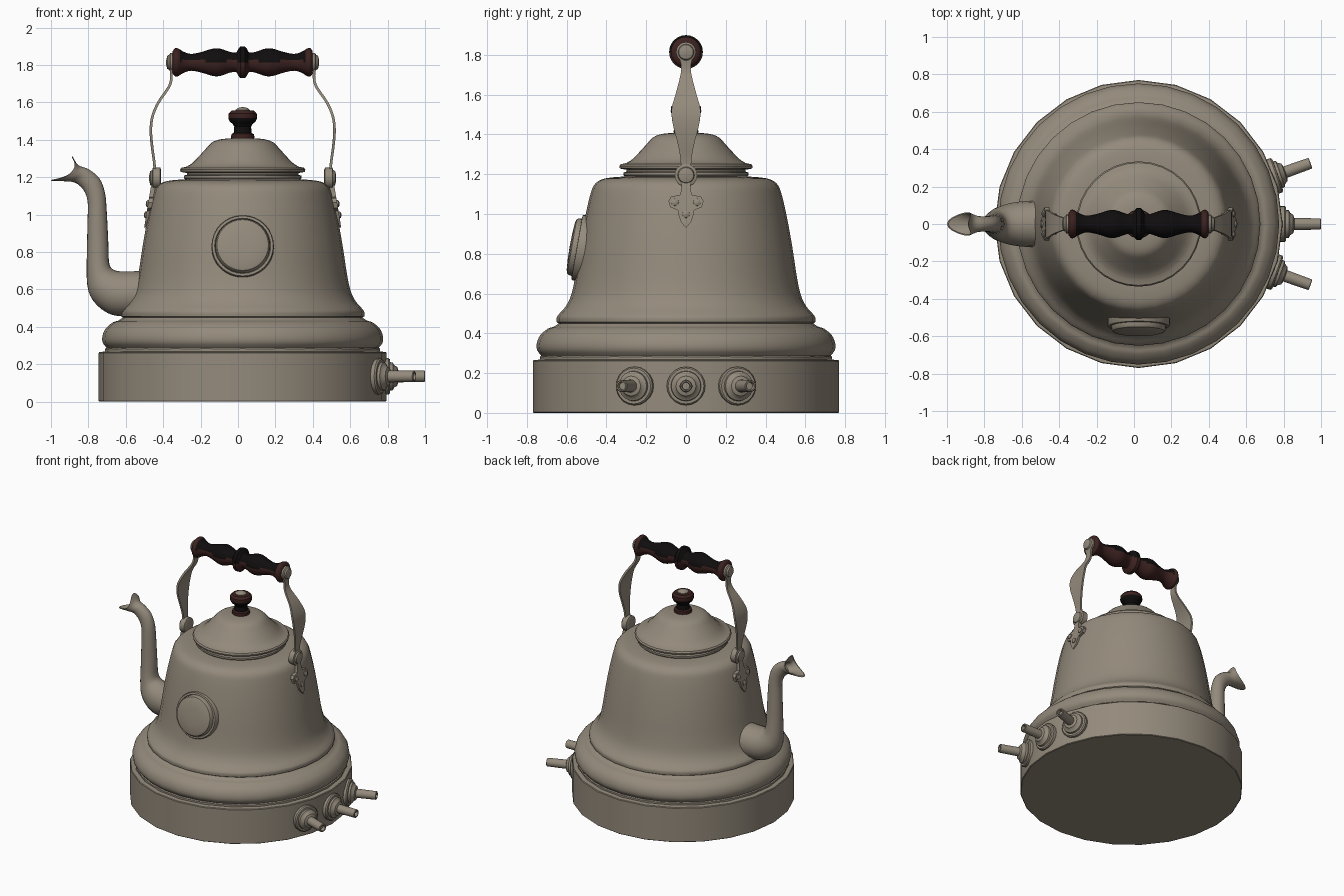
import bpy, bmesh, math
from mathutils import Vector, Matrix

CX = 0.025  # body axis


def material(name, rgb):
    m = bpy.data.materials.new(name)
    m.diffuse_color = (*rgb, 1)
    return m


METAL = material("warm_grey_metal", (0.295, 0.255, 0.20))
MAROON = material("dark_maroon_wood", (0.045, 0.016, 0.014))
BLACK = material("black_wood", (0.005, 0.004, 0.004))


def smooth(pts, n=5):
    """Catmull-Rom curve through the points."""
    p = [Vector(q) for q in pts]
    p = [2 * p[0] - p[1]] + p + [2 * p[-1] - p[-2]]
    out = []
    for a, b, c, d in zip(p, p[1:], p[2:], p[3:]):
        for k in range(n):
            t = k / n
            out.append(0.5 * (2 * b + (c - a) * t + (2 * a - 5 * b + 4 * c - d) * t * t
                              + (3 * b - a - 3 * c + d) * t ** 3))
    return out + [p[-2]]


def finish(name, bm, mats, rule=None, angle=35):
    bmesh.ops.recalc_face_normals(bm, faces=bm.faces[:])
    bm.normal_update()
    if rule:
        for f in bm.faces:
            f.material_index = rule(f)
    me = bpy.data.meshes.new(name)
    bm.to_mesh(me)
    bm.free()
    ob = bpy.data.objects.new(name, me)
    bpy.context.collection.objects.link(ob)
    for m in mats:
        me.materials.append(m)
    bpy.ops.object.select_all(action='DESELECT')
    ob.select_set(True)
    bpy.context.view_layer.objects.active = ob
    bpy.ops.object.shade_smooth_by_angle(angle=math.radians(angle))
    return ob


def loft(name, rings, mats, rule=None):
    bm = bmesh.new()
    vs = [[bm.verts.new(p) for p in r] for r in rings]
    n = len(rings[0])
    for a, b in zip(vs, vs[1:]):
        for i in range(n):
            bm.faces.new((a[i], a[(i + 1) % n], b[(i + 1) % n], b[i]))
    bm.faces.new(vs[0])
    bm.faces.new(vs[-1])
    return finish(name, bm, mats, rule)


def lathe(name, profile, mats=(METAL,), at=(CX, 0, 0), axis=(0, 0, 1), segs=24, rule=None):
    """Turn (radius, height) points around an axis."""
    mat = Matrix.Translation(at) @ Vector(axis).to_track_quat('Z', 'Y').to_matrix().to_4x4()
    rings = [[mat @ Vector((r * math.cos(2 * math.pi * i / segs),
                            r * math.sin(2 * math.pi * i / segs), h)) for i in range(segs)]
             for r, h in profile]
    return loft(name, rings, mats, rule)


# base drum
lathe("base_drum", [(0.765, 0), (0.77, 0.004), (0.77, 0.26), (0.766, 0.265), (0.735, 0.268),
                    (0.735, 0.283), (0.6, 0.284)])

# bell-shaped body with bulging foot
body = [(0.6, 0.275), (0.735, 0.282)]
body += smooth([(0.728, 0.288), (0.748, 0.315), (0.75, 0.35), (0.733, 0.39), (0.695, 0.423),
                (0.665, 0.433), (0.64, 0.45)], 3)
body += smooth([(0.65, 0.456), (0.65, 0.478), (0.64, 0.495), (0.605, 0.535), (0.578, 0.59), (0.558, 0.68),
                (0.535, 0.83), (0.51, 0.97), (0.483, 1.09), (0.462, 1.145), (0.425, 1.173),
                (0.37, 1.184), (0.31, 1.188)], 4)
lathe("body", body, segs=32)

# lid
lid = [(0.3, 1.18), (0.315, 1.195), (0.315, 1.208), (0.298, 1.213), (0.298, 1.222), (0.332, 1.228),
       (0.335, 1.24), (0.328, 1.25)]
lid += smooth([(0.30, 1.256), (0.265, 1.279), (0.205, 1.343), (0.165, 1.385), (0.12, 1.402),
               (0.06, 1.408), (0.02, 1.412)], 3)
lathe("lid", lid, segs=32)

# lid knob
lathe("knob", [(0.058, 1.40), (0.063, 1.412), (0.06, 1.43), (0.048, 1.436), (0.045, 1.47),
               (0.055, 1.487), (0.068, 1.495), (0.077, 1.515), (0.075, 1.54), (0.06, 1.555), (0.03, 1.557)],
      (MAROON, BLACK),
      rule=lambda f: 0 if f.calc_center_median().z < 1.433 or f.calc_center_median().z > 1.525 else 1)
lathe("knob_cap", [(0.04, 1.55), (0.038, 1.56), (0.025, 1.57), (0.008, 1.574)], segs=16)

# turned wooden grip, dark on its upper side
HZ = 1.814
half = smooth([(0.085, 0.012), (0.07, 0.024), (0.052, 0.036), (0.056, 0.07), (0.073, 0.12), (0.073, 0.16),
               (0.055, 0.22), (0.045, 0.275), (0.056, 0.315), (0.074, 0.345), (0.075, 0.362),
               (0.06, 0.374)], 3)
grip = [(r, -h) for r, h in reversed(half)] + [(r, h) for r, h in half]


def grip_rule(f):
    c = f.calc_center_median()
    return 1 if abs(c.x - CX) < 0.335 and (c.z - HZ) > 0.008 else 0


lathe("handle_grip", grip, (MAROON, BLACK), (CX, 0, HZ), (1, 0, 0), 24, grip_rule)

# straps, pivots and brackets on both sides
strap = smooth([(0.388, 1.835, 0.034), (0.386, 1.80, 0.036), (0.381, 1.74, 0.024), (0.393, 1.685, 0.03),
                (0.45, 1.60, 0.052), (0.482, 1.525, 0.072), (0.491, 1.45, 0.066), (0.484, 1.36, 0.043),
                (0.472, 1.27, 0.027), (0.468, 1.17, 0.027)], 4)
outline = [(0.025, 1.20), (0.022, 1.13), (0.03, 1.095), (0.05, 1.092), (0.075, 1.088), (0.088, 1.065),
           (0.08, 1.035), (0.058, 1.025), (0.042, 1.02), (0.036, 0.99), (0.026, 0.96)]
outline = outline + [(0, 0.93)] + [(-y, z) for y, z in reversed(outline)]
for side, s in (("left", -1), ("right", 1)):
    rings = []
    for i, p in enumerate(strap):
        q, o = strap[min(i + 1, len(strap) - 1)], strap[max(i - 1, 0)]
        t = Vector((q.x - o.x, 0, q.y - o.y)).normalized()
        nrm = Vector((-t.z, 0, t.x)) * 0.007
        c = Vector((p.x, 0, p.y))
        ring = [c + nrm + Vector((0, p.z, 0)), c + nrm - Vector((0, p.z, 0)),
                c - nrm - Vector((0, p.z, 0)), c - nrm + Vector((0, p.z, 0))]
        rings.append([Vector((CX + s * v.x, v.y, v.z)) for v in ring])
    loft("strap_" + side, rings, (METAL,))

    # trefoil bracket lying on the body wall
    def wall(z, off=0):
        return 0.472 + (1.19 - z) * 0.165 + off
    loft("bracket_" + side, [[Vector((CX + s * wall(z, o), y, z)) for y, z in outline]
                             for o in (-0.012, 0.012)], (METAL,))
    for k, (y, z) in enumerate([(0.055, 1.058), (-0.055, 1.058), (0, 0.998)]):
        lathe(f"rivet_{side}_{k}", [(0.019, 0), (0.018, 0.008), (0.008, 0.014)], (METAL,),
              (CX + s * wall(z, 0.01), y, z), (s, 0, 0.1), 12)
    lathe("pivot_" + side, [(0.045, -0.03), (0.057, -0.025), (0.057, 0.014), (0.042, 0.018),
                            (0.038, 0.028), (0.015, 0.034)], (METAL,),
          (CX + s * 0.466, 0, 1.195), (s, 0, 0), 20)
    lathe("grip_cap_" + side, [(0.05, -0.02), (0.05, 0.004), (0.04, 0.01), (0.036, 0.02), (0.012, 0.026)],
          (METAL,), (CX + s * 0.383, 0, HZ), (s, 0, 0), 20)

# spout: each ring = outer x,z, inner x,z, half width, saddle shift
keys = [(-0.42, 0.455, -0.42, 0.70, 0.125, 0), (-0.61, 0.455, -0.55, 0.697, 0.122, 0),
        (-0.70, 0.475, -0.635, 0.697, 0.11, 0), (-0.775, 0.54, -0.675, 0.712, 0.09, 0),
        (-0.807, 0.63, -0.69, 0.75, 0.07, 0), (-0.808, 0.80, -0.693, 0.84, 0.057, 0),
        (-0.804, 0.98, -0.702, 1.02, 0.05, 0), (-0.804, 1.07, -0.712, 1.12, 0.046, 0),
        (-0.825, 1.13, -0.742, 1.195, 0.042, 0), (-0.87, 1.17, -0.80, 1.243, 0.042, 0.005),
        (-0.93, 1.178, -0.855, 1.265, 0.052, 0.03), (-1.0, 1.18, -0.885, 1.313, 0.063, 0.055)]
inner = [(-0.993, 1.187, -0.888, 1.307, 0.057, 0.055), (-0.925, 1.19, -0.862, 1.255, 0.043, 0.03),
         (-0.86, 1.18, -0.81, 1.23, 0.03, 0.01)]


def spout_ring(k, n=20):
    ox, oz, ix, iz, w, sh = k
    pts = []
    for i in range(n):
        a = 2 * math.pi * i / n
        t = (1 + math.cos(a)) / 2
        pts.append(Vector((ix + (ox - ix) * t + sh * math.sin(a) ** 2, w * math.sin(a),
                           iz + (oz - iz) * t - 0.3 * sh * math.sin(a) ** 2)))
    return pts


base_rings = [spout_ring(k) for k in keys]
columns = [smooth([r[i] for r in base_rings], 3) for i in range(20)]
loft("spout", [list(r) for r in zip(*columns)] + [spout_ring(k) for k in inner], (METAL,))

# round gauge on the front, tilted with the wall
tilt = math.radians(10)
lathe("front_medallion", [(0.167, -0.05), (0.167, 0.008), (0.163, 0.014), (0.15, 0.015), (0.147, 0.008),
                          (0.145, 0.03), (0.138, 0.04), (0.12, 0.046), (0.06, 0.05), (0.01, 0.051)],
      (METAL,), (CX, -0.534, 0.83), (0, -math.cos(tilt), math.sin(tilt)), 32)

# three outlet nozzles on the base
for name, deg in (("front", -19.5), ("middle", 0), ("back", 19.5)):
    d = (math.cos(math.radians(deg)), math.sin(math.radians(deg)), 0)
    lathe("nozzle_" + name, [(0.085, 0.70), (0.097, 0.71), (0.097, 0.78), (0.09, 0.788), (0.076, 0.789),
                             (0.074, 0.803), (0.06, 0.81), (0.05, 0.826), (0.032, 0.832), (0.03, 0.972),
                             (0.026, 0.975), (0.02, 0.975), (0.018, 0.95)],
          (METAL,), (CX, 0, 0.135), d, 20)
